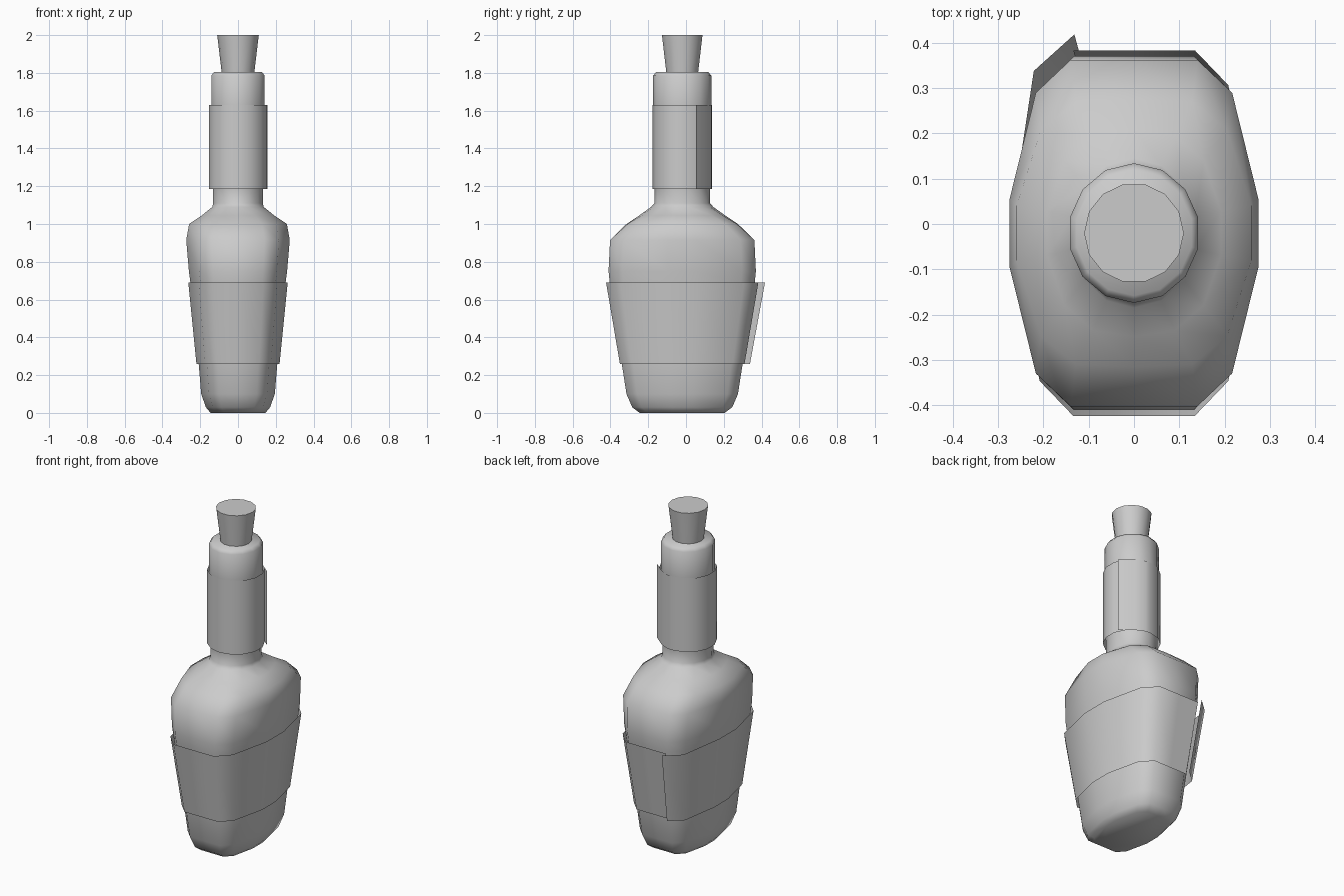
import bpy
import bmesh
from math import cos, sin, radians

cube = bpy.data.objects.get("Cube")
if cube:
    bpy.data.objects.remove(cube)

CENTRE_Y = -0.02
SIDES = 14

grey = bpy.data.materials.new("plain grey")
grey.use_nodes = True
grey.diffuse_color = (0.6, 0.6, 0.6, 1)
grey.node_tree.nodes["Principled BSDF"].inputs["Base Color"].default_value = (0.6, 0.6, 0.6, 1)


def loft(name, rings, closed=True, sharp=60):
    """Skin a stack of rings, each a list of (x, y, z); closed lofts get end caps."""
    bm = bmesh.new()
    rows = [[bm.verts.new((x, y + CENTRE_Y, z)) for x, y, z in ring] for ring in rings]
    count = len(rows[0])
    for low, high in zip(rows, rows[1:]):
        for i in range(count if closed else count - 1):
            j = (i + 1) % count
            bm.faces.new((low[i], high[i], high[j], low[j]))
    if closed:
        bm.faces.new(rows[0])
        bm.faces.new(rows[-1][::-1])
        bmesh.ops.recalc_face_normals(bm, faces=bm.faces)
    mesh = bpy.data.meshes.new(name)
    bm.to_mesh(mesh)
    bm.free()
    mesh.materials.append(grey)
    obj = bpy.data.objects.new(name, mesh)
    bpy.context.collection.objects.link(obj)
    bpy.ops.object.select_all(action="DESELECT")
    obj.select_set(True)
    bpy.context.view_layer.objects.active = obj
    bpy.ops.object.shade_smooth_by_angle(angle=radians(sharp))
    return obj


def ring(outline, half_x, half_y, z):
    return [(x * half_x, y * half_y, z) for x, y in outline]


# Unit outlines, clockwise from the back: a circle and a chamfered flask section
circle = [(cos(radians(90 - 360 * i / SIDES)), sin(radians(90 - 360 * i / SIDES)))
          for i in range(SIDES)]
quarter = [(0.51, 1), (0.79, 0.81), (1, 0.2)]
half = quarter + [(x, -y) for x, y in reversed(quarter)]
flask = [(0, 1)] + half + [(0, -1)] + [(-x, y) for x, y in reversed(half)]


def blend(t):
    """Outline between flask section (0) and circle (1)."""
    return [(a + (c - a) * t, b + (d - b) * t) for (a, b), (c, d) in zip(flask, circle)]


# Bottle: height, half width, half depth, roundness
profile = [
    (0.00, 0.145, 0.225, 0), (0.03, 0.17, 0.265, 0), (0.10, 0.195, 0.295, 0),
    (0.26, 0.208, 0.32, 0), (0.69, 0.252, 0.384, 0), (0.75, 0.26, 0.39, 0),
    (0.915, 0.274, 0.382, 0), (1.00, 0.26, 0.295, 0.2), (1.045, 0.195, 0.228, 0.6),
    (1.09, 0.14, 0.165, 1), (1.11, 0.135, 0.147, 1), (1.18, 0.137, 0.147, 1),
    (1.63, 0.145, 0.154, 1), (1.785, 0.145, 0.154, 1), (1.805, 0.13, 0.138, 1),
]
loft("bottle", [ring(blend(t), hx, hy, z) for z, hx, hy, t in profile])

# Cork, wider at the top
cork_outline = [(y, x) for x, y in circle]
loft("cork", [ring(cork_outline, r, r, z) for z, r in ((1.79, 0.085), (2.0, 0.11))], sharp=40)

# Body label: a strip round the flask with its loose end peeling off at the back
strip = [(-0.51, 1)] + flask[:-2] + [(-0.84, 0.887), (-0.5, 1.087)]
loft("body_label", [ring(strip, 0.22, 0.33, 0.26), ring(strip, 0.263, 0.403, 0.69)], closed=False)

# Neck label: a wound strip whose loose end leaves the neck on a tangent
step = 360 / SIDES
angles = [radians(90 - step * i) for i in range(2, SIDES + 1)]
wound = [(0.157 * cos(a), 0.157 * sin(a)) for a in angles]
wound += [(0.03, 0.155), (0.085, 0.13), (0.157, 0.072)]
loft("neck_label", [ring(wound, 1, 1, z) for z in (1.185, 1.63)], closed=False)
